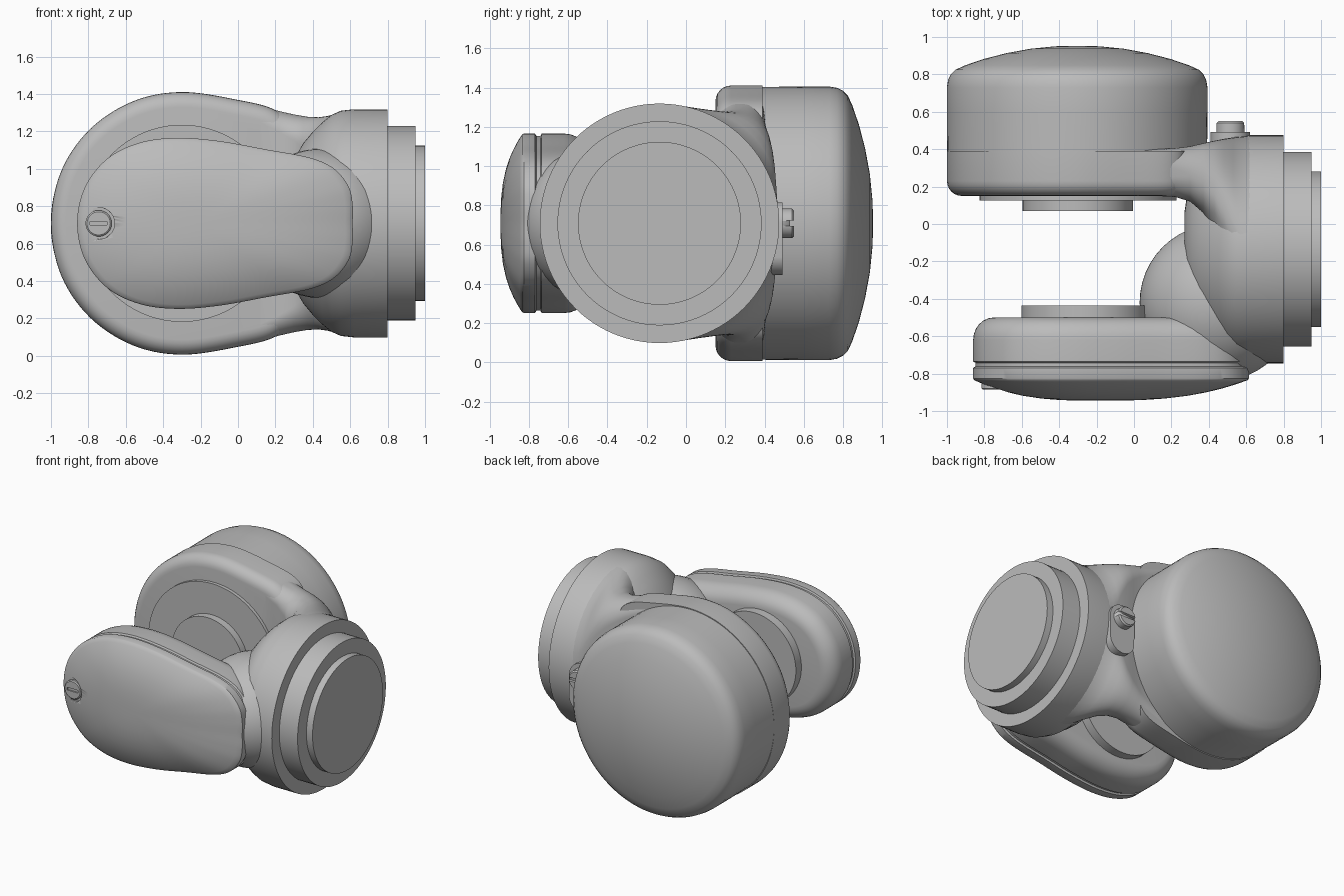
import bpy, bmesh, math
from mathutils import Vector

cube = bpy.data.objects.get("Cube")
if cube:
    bpy.data.objects.remove(cube, do_unlink=True)

MID = 0.708  # height of the main axis

grey = bpy.data.materials.new("plain grey")
grey.use_nodes = True
colour = (0.5, 0.5, 0.5, 1)
grey.diffuse_color = colour
grey.node_tree.nodes["Principled BSDF"].inputs["Base Color"].default_value = colour


def loft(name, rings, angle=32):
    """Skin equal-length rings of points and cap both ends."""
    bm = bmesh.new()
    loops = [[bm.verts.new(p) for p in ring] for ring in rings]
    n = len(loops[0])
    for a, b in zip(loops, loops[1:]):
        for i in range(n):
            j = (i + 1) % n
            bm.faces.new((a[i], a[j], b[j], b[i]))
    bm.faces.new(loops[0])
    bm.faces.new(loops[-1])
    bmesh.ops.recalc_face_normals(bm, faces=bm.faces)
    mesh = bpy.data.meshes.new(name)
    bm.to_mesh(mesh)
    bm.free()
    mesh.materials.append(grey)
    obj = bpy.data.objects.new(name, mesh)
    bpy.context.collection.objects.link(obj)
    bpy.ops.object.select_all(action="DESELECT")
    obj.select_set(True)
    bpy.context.view_layer.objects.active = obj
    bpy.ops.object.shade_smooth_by_angle(angle=math.radians(angle))
    return obj


def circle(r, n=96):
    return [(r * math.cos(math.tau * i / n), r * math.sin(math.tau * i / n)) for i in range(n)]


def turn_y(name, x, z, profile):
    """Round part along y from (radius, y) pairs."""
    return loft(name, [[(x + u, y, z + v) for u, v in circle(r)] for r, y in profile])


def turn_x(name, y, z, profile):
    """Round part along x from (radius, x) pairs."""
    return loft(name, [[(x, y + u, z + v) for u, v in circle(r)] for r, x in profile])


def outline(half, steps=7):
    """Smooth closed curve through a half outline mirrored about the axis."""
    pts = half + [(x, -z) for x, z in reversed(half[1:-1])]
    pts = [Vector(p) for p in pts]
    n, out = len(pts), []
    for i in range(n):
        a, b, c, d = (pts[(i + k) % n] for k in (-1, 0, 1, 2))
        for s in range(steps):
            t = s / steps
            out.append(0.5 * (2 * b + (c - a) * t + (2 * a - 5 * b + 4 * c - d) * t * t
                              + (3 * b - a - 3 * c + d) * t ** 3))
    return out


def slab(name, curve, levels, centre=0.0):
    """Part along y from (y, inset, scale) levels of one outline."""
    n, rings = len(curve), []
    for y, inset, scale in levels:
        ring = []
        for i, p in enumerate(curve):
            t = (curve[(i + 1) % n] - curve[i - 1]).normalized()
            q = p + Vector((t.y, -t.x)) * inset
            ring.append((centre + (q.x - centre) * scale, y, MID + q.y * scale))
        rings.append(ring)
    return loft(name, rings)


def box(name, x, y, z, sx, sy, sz):
    return loft(name, [[(x + a * sx, y + s * sy, z + b * sz)
                        for a, b in ((-1, -1), (1, -1), (1, 1), (-1, 1))] for s in (-1, 1)])


def cut(target, cutter):
    mod = target.modifiers.new("cut", "BOOLEAN")
    mod.operation = "DIFFERENCE"
    mod.object = cutter
    mod.solver = "EXACT"
    cutter.hide_render = True
    cutter.hide_set(True)


def rounding(y_flat, y_side, radius, steps=6):
    """Levels of a quarter-round edge between a flat face and a side wall."""
    out = []
    for i in range(steps + 1):
        a = math.pi / 2 * i / steps
        out.append((y_flat + (y_side - y_flat) * (1 - math.cos(a)), radius * (1 - math.sin(a)), 1))
    return out


# Rear drum with domed cap
turn_y("rear_drum", -0.304, MID, [
    (0.695, 0.385), (0.697, 0.6), (0.697, 0.73), (0.69, 0.77), (0.675, 0.8), (0.65, 0.825),
    (0.6, 0.848), (0.5, 0.882), (0.38, 0.913), (0.25, 0.937), (0.12, 0.95), (0.03, 0.953)])

# Rear arm plate under the drum
rear = outline([(-1, 0), (-0.945, 0.28), (-0.79, 0.505), (-0.56, 0.653), (-0.3, 0.702), (0, 0.66),
                (0.2, 0.605), (0.28, 0.5), (0.3, 0.25), (0.3, 0)])
slab("rear_arm", rear, rounding(0.15, 0.23, 0.08) + [(0.39, 0, 1)])


# Neck that sweeps from the rear arm into the wrist housing
def rounded_section(x, y0, y1, hz, r, per=14):
    ring, hy, yc = [], (y1 - y0) / 2, (y0 + y1) / 2
    for k, (sy, sz) in enumerate(((1, 1), (-1, 1), (-1, -1), (1, -1))):
        for i in range(per):
            a = math.pi / 2 * (k + i / (per - 1))
            ring.append((x, yc + sy * (hy - r) + r * math.cos(a),
                         MID + sz * (hz - r) + r * math.sin(a)))
    return ring


stations = [(0.02, 0.15, 0.398, 0.652, 0.08), (0.12, 0.15, 0.4, 0.629, 0.09),
            (0.22, 0.145, 0.405, 0.6, 0.11), (0.3, 0.12, 0.415, 0.582, 0.14),
            (0.37, 0.06, 0.432, 0.57, 0.18), (0.43, -0.06, 0.445, 0.567, 0.24),
            (0.48, -0.24, 0.455, 0.574, 0.33), (0.53, -0.46, 0.463, 0.588, 0.45),
            (0.57, -0.63, 0.468, 0.6, 0.54), (0.62, -0.742, 0.473, 0.608, 0.605)]
loft("neck", [rounded_section(*s) for s in stations], 50)

# Wrist housing with stepped flange
turn_x("wrist_housing", -0.135, MID, [
    (0.2, 0.27), (0.3, 0.285), (0.37, 0.315), (0.43, 0.35), (0.49, 0.4), (0.54, 0.45),
    (0.58, 0.5), (0.602, 0.55), (0.61, 0.62), (0.61, 0.8)])
turn_x("wrist_step", -0.135, MID, [(0.52, 0.78), (0.52, 0.95)])
turn_x("wrist_flange", -0.135, MID, [(0.415, 0.93), (0.415, 1.0)])

# Rounded web between wrist and front arm
web = [(math.sin(math.pi * i / 24), -math.cos(math.pi * i / 24)) for i in range(1, 24)]
loft("fork_web", [[(0.45 + 0.42 * u, -0.42 + 0.42 * c, MID + 0.4 * v) for u, v in circle(s, 64)]
                  for s, c in web])

# Front arm with a seam groove below its cover
front = outline([(-0.86, 0), (-0.82, 0.19), (-0.7, 0.345), (-0.53, 0.43), (-0.33, 0.457),
                 (-0.1, 0.44), (0.15, 0.395), (0.38, 0.352), (0.51, 0.295), (0.59, 0.2),
                 (0.613, 0.1), (0.613, 0)])
slab("front_arm", front, rounding(-0.5, -0.62, 0.11)
     + [(-0.735, 0, 1), (-0.742, 0.012, 1), (-0.77, 0.012, 1)])

# Domed front cover
dome = [(-0.832 - 0.113 * (1 - s ** 2.8), 0, s)
        for s in (0.99, 0.95, 0.9, 0.82, 0.72, 0.6, 0.45, 0.3, 0.15, 0.04)]
cover = slab("front_cover", front, [(-0.762, 0.012, 1), (-0.769, 0, 1), (-0.826, 0, 1)] + dome, -0.2)

# Recessed slotted screw in the cover
cut(cover, turn_y("screw_hole_cutter", -0.745, MID, [(0.085, -0.865), (0.085, -1.0)]))
screw = turn_y("cover_screw", -0.745, MID, [(0.07, -0.85), (0.07, -0.88), (0.062, -0.886)])
cut(screw, box("screw_slot_cutter", -0.745, -0.89, MID, 0.045, 0.014, 0.01))

# Bearing discs inside the fork
turn_y("rear_disc", -0.3, MID, [(0.527, 0.2), (0.527, 0.125)])
turn_y("rear_boss", -0.3, MID, [(0.295, 0.2), (0.295, 0.07)])
turn_y("front_boss", -0.26, MID, [(0.342, -0.55), (0.342, -0.435)])

# Rear pad with slotted knob
pad = [(0.515 + u, v + (0.71 if v >= 0 else 0.55)) for u, v in circle(0.105, 48)]
loft("rear_pad", [[(x, y, z) for x, z in pad] for y in (0.35, 0.492)])
knob = turn_y("rear_knob", 0.515, MID, [(0.075, 0.45), (0.075, 0.54), (0.065, 0.55)])
cut(knob, box("knob_slot_cutter", 0.515, 0.55, MID, 0.1, 0.02, 0.014))
